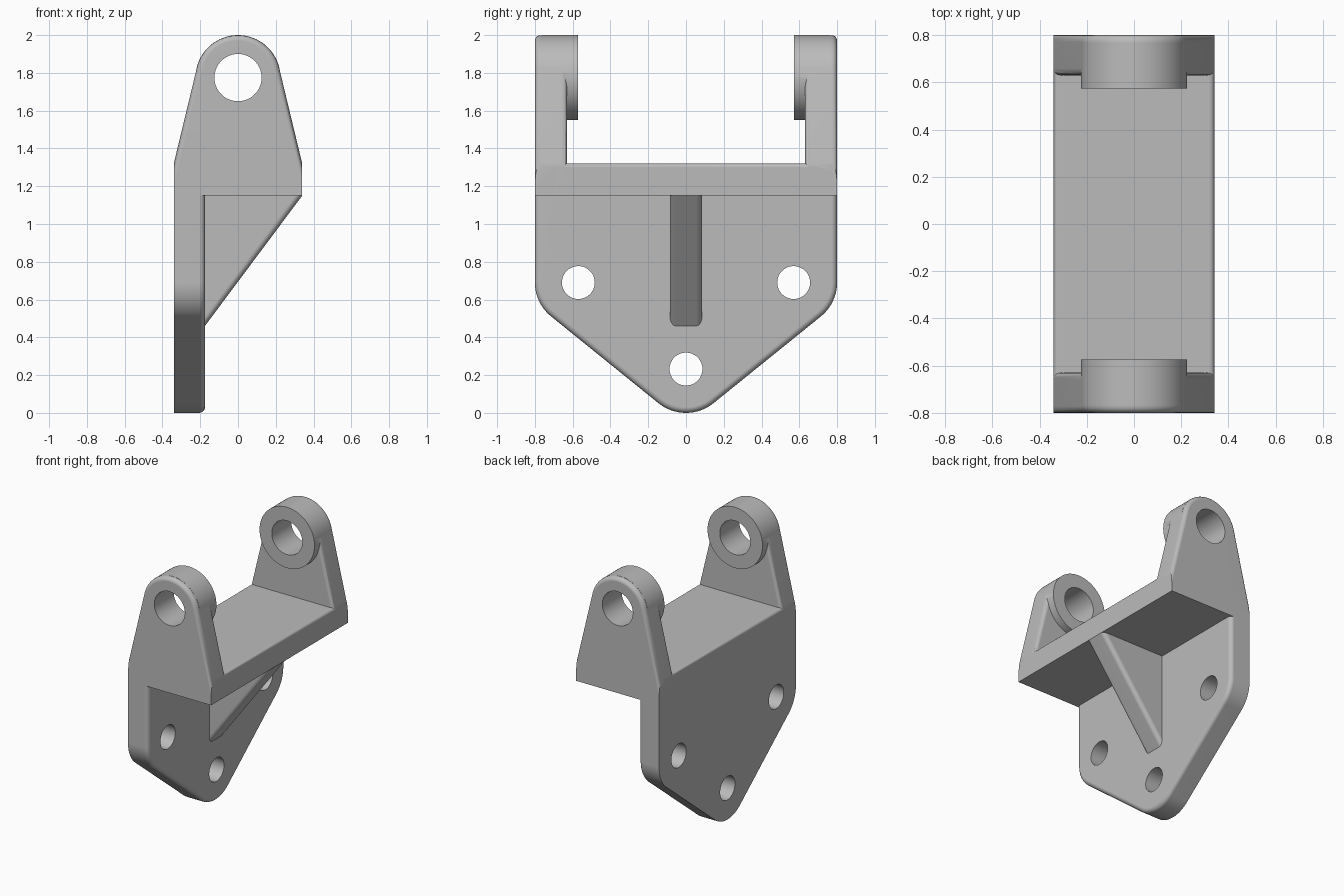
import bpy, bmesh, math
from mathutils import Vector
from mathutils.geometry import convex_hull_2d

cube = bpy.data.objects.get("Cube")
if cube:
    bpy.data.objects.remove(cube, do_unlink=True)

grey = bpy.data.materials.new("plain grey")
grey.use_nodes = True
grey.diffuse_color = (0.5, 0.5, 0.5, 1)
grey.node_tree.nodes["Principled BSDF"].inputs["Base Color"].default_value = (0.5, 0.5, 0.5, 1)


def circle(u, v, r, n=72):
    return [Vector((u + r * math.cos(math.tau * i / n), v + r * math.sin(math.tau * i / n)))
            for i in range(n)]


def prism(name, points, axis, lo, hi, rounded=None, radius=0.03):
    """Extrude the convex outline of points along x or y; round edges chosen by midpoint."""
    points = [Vector(p) for p in points]
    outline = [points[i] for i in convex_hull_2d(points)]

    def place(p, d):
        return (d, p.x, p.y) if axis == "x" else (p.x, d, p.y)

    bm = bmesh.new()
    bottom = bm.faces.new([bm.verts.new(place(p, lo)) for p in outline])
    grown = bmesh.ops.extrude_face_region(bm, geom=[bottom], use_keep_orig=True)
    top = [v for v in grown["geom"] if isinstance(v, bmesh.types.BMVert)]
    shift = Vector((hi - lo, 0, 0)) if axis == "x" else Vector((0, hi - lo, 0))
    bmesh.ops.translate(bm, verts=top, vec=shift)
    bmesh.ops.recalc_face_normals(bm, faces=bm.faces)
    if rounded:
        edges = [e for e in bm.edges if rounded((e.verts[0].co + e.verts[1].co) / 2,
                                                e.verts[0].co - e.verts[1].co)]
        bmesh.ops.bevel(bm, geom=edges, offset=radius, segments=5, profile=0.5,
                        affect="EDGES", clamp_overlap=False)
    mesh = bpy.data.meshes.new(name)
    bm.to_mesh(mesh)
    bm.free()
    mesh.materials.append(grey)
    obj = bpy.data.objects.new(name, mesh)
    bpy.context.collection.objects.link(obj)
    return obj


def combine(target, other, operation):
    mod = target.modifiers.new(operation, "BOOLEAN")
    mod.operation, mod.solver, mod.object = operation, "EXACT", other
    bpy.context.view_layer.objects.active = target
    bpy.ops.object.modifier_apply(modifier=mod.name)
    bpy.data.objects.remove(other, do_unlink=True)


# Mounting plate: outline wraps the three bolt positions
bolts = [(-0.57, 0.69), (0.57, 0.69), (0, 0.232)]
outline = [(-0.8, 1.2), (0.8, 1.2)]
for u, v in bolts:
    outline += circle(u, v, 0.23 if u else 0.232)
bracket = prism("mounting_bracket", outline, "x", -0.34, -0.175,
                lambda m, d: m.x > -0.18 and m.z < 1.19)

# Shelf, with rounded long top edges
shelf = prism("shelf", [(-0.34, 1.15), (0.34, 1.15), (0.34, 1.32), (-0.34, 1.32)], "y", -0.7, 0.7,
              lambda m, d: m.z > 1.31 and abs(d.y) > 1, 0.02)
parts = [shelf]

# Tapered ears with a boss on the inner side
for side in (-1, 1):
    lo, hi = sorted((side * 0.63, side * 0.8))
    ear = circle(0, 1.775, 0.224) + [(-0.34, 1.15), (0.34, 1.15), (-0.34, 1.32), (0.34, 1.32)]
    parts.append(prism("ear", ear, "y", lo, hi,
                       lambda m, d: m.z > 1.33 and abs(d.y) < 0.01, 0.028))
    lo, hi = sorted((side * 0.573, side * 0.765))
    parts.append(prism("boss", circle(0, 1.775, 0.225), "y", lo, hi))

# Central rib with a rounded sloping edge
parts.append(prism("rib", [(-0.25, 0.36), (0.34, 1.15), (0.3, 1.2), (-0.25, 1.2)], "y", -0.085, 0.085,
                   lambda m, d: abs(d.x) > 0.5 and abs(d.z) > 0.5))
for part in parts:
    combine(bracket, part, "UNION")

# Bolt holes and pin hole
holes = [prism("bolt_hole", circle(u, v, 0.087, 48), "x", -0.5, -0.1) for u, v in bolts]
holes.append(prism("pin_hole", circle(0, 1.775, 0.125), "y", -1, 1))
for hole in holes:
    hole.hide_render = True
    combine(bracket, hole, "DIFFERENCE")

# Smooth shading that keeps the flat faces flat
bpy.ops.object.select_all(action="DESELECT")
bracket.select_set(True)
bpy.context.view_layer.objects.active = bracket
bpy.ops.object.shade_smooth_by_angle(angle=math.radians(30))
weighted = bracket.modifiers.new("even_shading", "WEIGHTED_NORMAL")
weighted.keep_sharp = True
